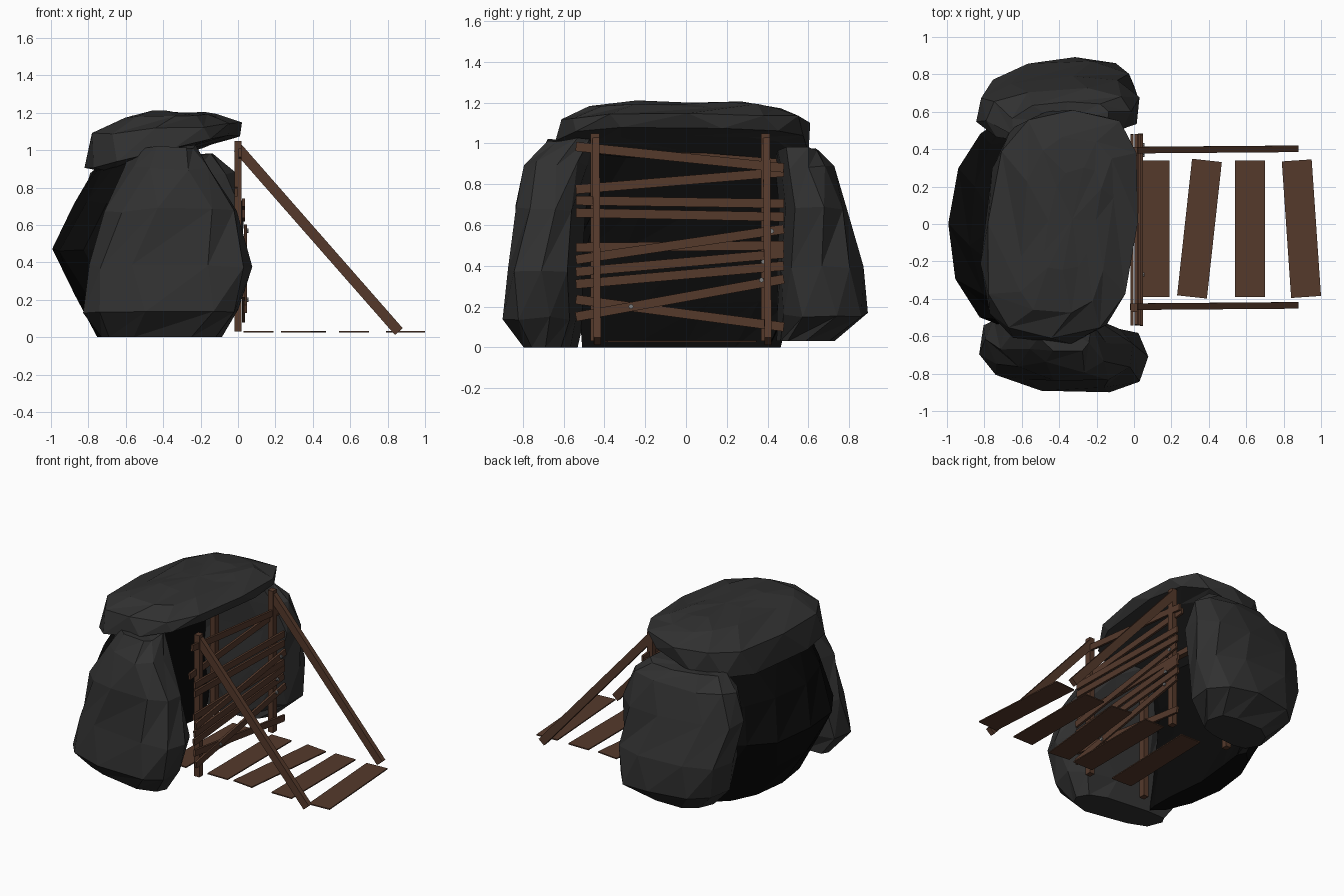
import bpy, bmesh, math, random
from mathutils import Vector

if "Cube" in bpy.data.objects:
    bpy.data.objects.remove(bpy.data.objects["Cube"])

random.seed(4)

def mat(name, c):
    m = bpy.data.materials.new(name)
    m.diffuse_color = (*c, 1)
    m.use_nodes = True
    m.node_tree.nodes["Principled BSDF"].inputs["Base Color"].default_value = m.diffuse_color
    return m

ROCK = mat("dark_rock", (0.03, 0.03, 0.03))
BLACK = mat("cave_rock", (0.003, 0.003, 0.003))
WOOD = mat("wood", (0.09, 0.041, 0.024))
IRON = mat("iron", (0.2, 0.2, 0.2))

def finish(name, bm, m):
    bmesh.ops.recalc_face_normals(bm, faces=bm.faces)
    me = bpy.data.meshes.new(name)
    bm.to_mesh(me)
    bm.free()
    me.materials.append(m)
    ob = bpy.data.objects.new(name, me)
    bpy.context.collection.objects.link(ob)
    return ob

def rock(name, rings, n, m, jit=0.012, boxy=3.0, skew=0.0, shear=0.0, bow=0.0):
    """Faceted boulder lofted through rings (z, x0, x1, y0, y1, tilt of z along x)."""
    bm = bmesh.new()
    loops = []
    for k, (z, x0, x1, y0, y1, tilt) in enumerate(rings):
        loop = []
        for i in range(n):
            a = 2 * math.pi * (i + 0.35 * (k % 2)) / n
            c, s = math.cos(a), math.sin(a)
            c = math.copysign(abs(c) ** (2 / boxy), c)
            s = math.copysign(abs(s) ** (2 / boxy), s)
            dx = c * (x1 - x0) / 2
            x = (x0 + x1) / 2 + dx + skew * s + bow * s * s
            y = (y0 + y1) / 2 + s * (y1 - y0) / 2 + shear * min(0, c)
            j = [random.uniform(-jit, jit) for _ in range(3)]
            zz = z + tilt * dx + (j[2] if 0 < k else 0)
            loop.append(bm.verts.new((x + j[0], y + j[1], max(0, zz))))
        loops.append(loop)
    for a, b in zip(loops, loops[1:]):
        for i in range(n):
            q = (i + 1) % n
            bm.faces.new((a[i], a[q], b[q]))
            bm.faces.new((a[i], b[q], b[i]))
    for end in (loops[0], loops[-1]):
        ctr = bm.verts.new(sum((v.co for v in end), Vector()) / n)
        for i in range(n):
            bm.faces.new((end[i], end[(i + 1) % n], ctr))
    return finish(name, bm, m)

def timber(name, p, q, w, t, across=(1, 0, 0)):
    """Squared timber from p to q; t is its thickness along 'across', w the other way."""
    p, q = Vector(p), Vector(q)
    d = (q - p).normalized()
    u = Vector(across)
    u = (u - d * u.dot(d)).normalized()
    v = d.cross(u)
    bm = bmesh.new()
    ends = [[bm.verts.new(e + u * a * t / 2 + v * b * w / 2)
             for a, b in ((-1, -1), (1, -1), (1, 1), (-1, 1))] for e in (p, q)]
    bm.faces.new(ends[0])
    bm.faces.new(ends[1])
    for i in range(4):
        k = (i + 1) % 4
        bm.faces.new((ends[0][i], ends[0][k], ends[1][k], ends[1][i]))
    return finish(name, bm, WOOD)

# boulders on both sides of the opening
rock("left_boulder", [
    (0.00, -0.74, -0.08, -0.79, -0.57, 0),
    (0.14, -0.83, 0.01, -0.91, -0.54, 0),
    (0.38, -0.80, 0.08, -0.89, -0.54, 0),
    (0.68, -0.71, 0.00, -0.85, -0.53, 0),
    (0.90, -0.60, -0.14, -0.79, -0.48, 0),
    (1.02, -0.56, -0.22, -0.70, -0.46, 0)], 10, ROCK, 0.012, 3.0, 0, -0.09)
rock("right_boulder", [
    (0.03, -0.60, -0.14, 0.45, 0.74, 0),
    (0.16, -0.74, 0.00, 0.46, 0.89, 0),
    (0.40, -0.82, 0.03, 0.46, 0.87, 0),
    (0.68, -0.84, 0.03, 0.46, 0.80, 0),
    (0.88, -0.80, -0.02, 0.46, 0.73, 0),
    (0.97, -0.66, -0.12, 0.45, 0.66, 0)], 10, ROCK, 0.012, 2.7, 0, 0.04)

# dark boulder closing the back, bowed around the chamber
rock("back_boulder", [
    (0.00, -0.76, -0.58, -0.50, 0.46, 0),
    (0.22, -0.88, -0.57, -0.54, 0.52, 0),
    (0.47, -1.00, -0.58, -0.56, 0.56, 0),
    (0.72, -0.88, -0.58, -0.55, 0.55, 0),
    (0.98, -0.72, -0.56, -0.50, 0.50, 0)], 12, BLACK, 0.01, 2.2, 0, 0, 0.1)

# capstone with its overhanging brow
rock("capstone", [
    (0.96, -0.70, -0.14, -0.50, 0.50, 0.28),
    (0.99, -0.80, 0.00, -0.64, 0.61, 0.22),
    (1.11, -0.77, 0.02, -0.61, 0.61, 0.07),
    (1.18, -0.60, -0.12, -0.48, 0.46, 0.03),
    (1.20, -0.46, -0.20, -0.25, 0.30, 0)], 12, ROCK, 0.012, 3.0, 0.055)

# timber frame: front posts, inner posts, braces, inner lintel
for side, y in (("left", -0.447), ("right", 0.39)):
    timber(f"front_post_{side}", (0, y, 0.03), (0, y, 1.05), 0.045, 0.04)
    timber(f"inner_post_{side}", (-0.46, y, 0.03), (-0.46, y, 1.02), 0.045, 0.04)
    timber(f"brace_{side}", (0.0, y + 0.005, 1.01), (0.86, y + 0.012, 0.03),
           0.055, 0.035, (0, 1, 0))
timber("inner_lintel", (-0.46, -0.54, 0.98), (-0.46, 0.48, 0.90), 0.045, 0.04)

# crooked boards nailed over the opening: (x, z at left end, z at right end)
boards = [(0.01, 0.985, 0.88), (-0.01, 0.775, 0.86), (0.03, 0.72, 0.705),
          (0.03, 0.66, 0.64), (0.04, 0.43, 0.58), (0.025, 0.49, 0.50),
          (0.03, 0.37, 0.46), (0.025, 0.31, 0.40), (0.04, 0.15, 0.335),
          (0.03, 0.235, 0.10)]
for i, (x, za, zb) in enumerate(boards):
    timber(f"barrier_board_{i + 1}", (x, -0.54, za), (x, 0.48, zb), 0.045, 0.016)

# nail heads
for i, (y, z) in enumerate(((-0.27, 0.2), (0.37, 0.33), (0.38, 0.42), (0.42, 0.57))):
    bpy.ops.mesh.primitive_cylinder_add(vertices=8, radius=0.012, depth=0.012,
                                        location=(0.05, y, z),
                                        rotation=(0, math.pi / 2, 0))
    bpy.context.object.name = f"nail_{i + 1}"
    bpy.context.object.data.materials.append(IRON)

# walkway planks on the ground: (x at near end, x at far end)
for i, (xa, xb) in enumerate(((-0.22, -0.20), (0.11, 0.11), (0.31, 0.39),
                              (0.62, 0.62), (0.92, 0.87))):
    timber(f"walkway_plank_{i + 1}", (xa, -0.39, 0.03), (xb, 0.34, 0.03),
           0.16, 0.008, (0, 0, 1))
